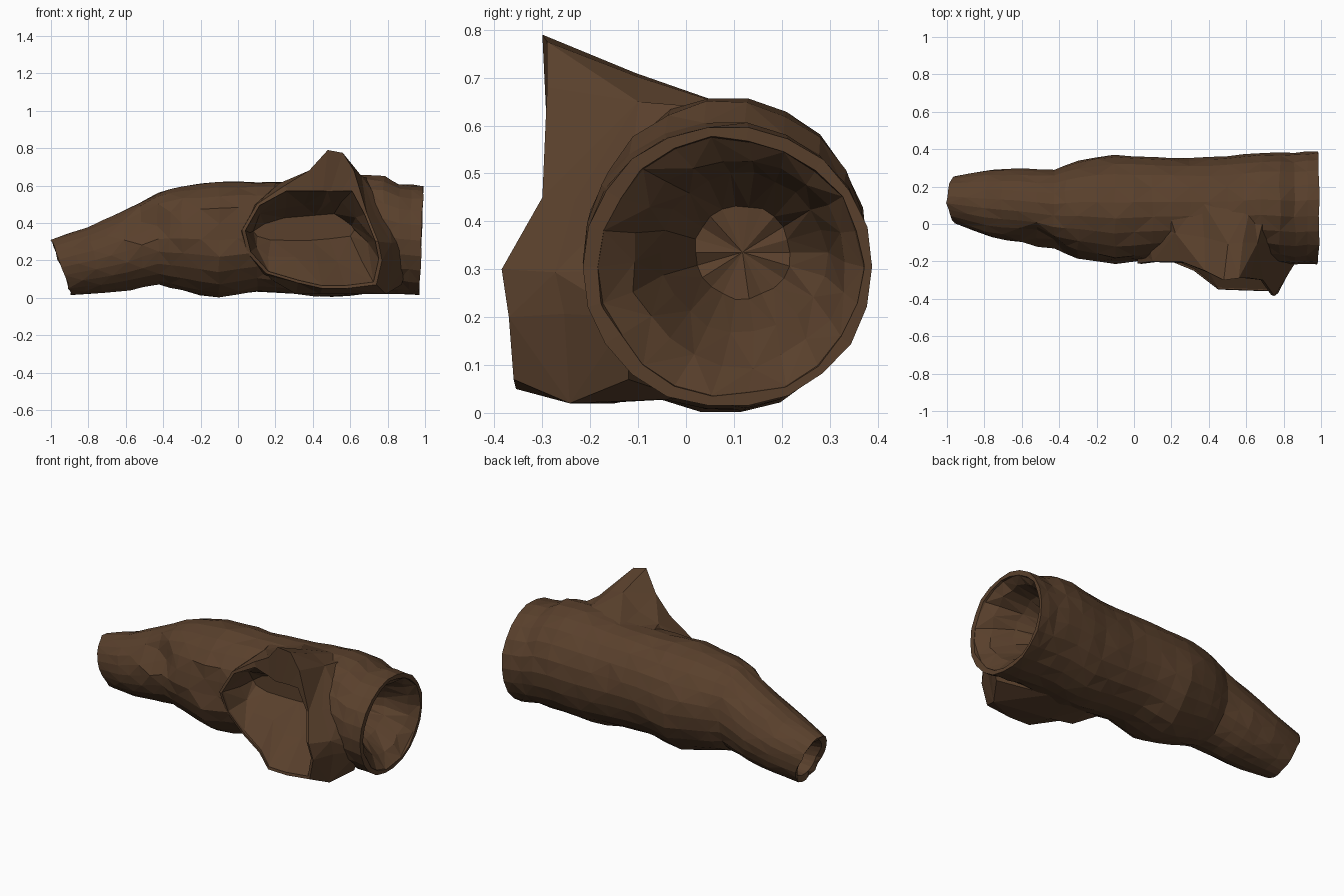
import bpy, bmesh, math, random
from mathutils import Vector

if "Cube" in bpy.data.objects:
    bpy.data.objects.remove(bpy.data.objects["Cube"])
random.seed(4)

bark = bpy.data.materials.new("bark")
bark.diffuse_color = (0.1, 0.051, 0.025, 1)
bark.use_nodes = True
bark.node_tree.nodes["Principled BSDF"].inputs["Base Color"].default_value = bark.diffuse_color


def loft(name, rings):
    """Closed faceted solid through a list of equal-length point rings."""
    bm = bmesh.new()
    vs = [[bm.verts.new(p) for p in r] for r in rings]
    n = len(rings[0])
    for k, (a, b) in enumerate(zip(vs, vs[1:])):
        for i in range(n):
            j = (i + 1) % n
            if (i + k) % 2:
                bm.faces.new((a[i], a[j], b[j]))
                bm.faces.new((a[i], b[j], b[i]))
            else:
                bm.faces.new((a[i], a[j], b[i]))
                bm.faces.new((a[j], b[j], b[i]))
    for r in (vs[0], vs[-1]):
        c = bm.verts.new(sum((v.co for v in r), Vector()) / n)
        for i in range(n):
            bm.faces.new((r[i], r[(i + 1) % n], c))
    bmesh.ops.recalc_face_normals(bm, faces=bm.faces)
    me = bpy.data.meshes.new(name)
    bm.to_mesh(me)
    bm.free()
    me.materials.append(bark)
    ob = bpy.data.objects.new(name, me)
    bpy.context.collection.objects.link(ob)
    return ob


def wobble(s):
    return Vector([random.uniform(-s, s) for _ in "xyz"])


# Log outline stations: x, y min, y max, z min, z max
stations = [
    (-1.0, 0.0, .26, .015, .31), (-.80, -.07, .29, .025, .38),
    (-.62, -.10, .295, .04, .46), (-.43, -.14, .29, .07, .56),
    (-.30, -.18, .34, .035, .60), (-.10, -.225, .37, -.005, .62),
    (.10, -.20, .355, .03, .62), (.30, -.19, .35, .02, .625),
    (.50, -.20, .36, .0, .645), (.68, -.20, .38, .015, .66),
    (.78, -.21, .38, .02, .65), (.86, -.22, .38, .02, .61),
    (.98, -.215, .39, .01, .60)]
SIDES = 22


def ring(x, y0, y1, z0, z1, scale=1.0, jit=0.006):
    """Rough oval; the left end leans along its slanted break."""
    pts = []
    lean = max(0, min(1, (-0.4 - x) / 0.6))
    for i in range(SIDES):
        a = 2 * math.pi * i / SIDES
        s = scale * (1 + random.uniform(-jit, jit) * 3)
        y = (y0 + y1) / 2 + (y1 - y0) / 2 * s * math.cos(a)
        z = (z0 + z1) / 2 + (z1 - z0) / 2 * s * math.sin(a)
        dx = 0.11 * lean * (1 - math.sin(a) * scale) / 2
        if x > 0.9:
            dx += 0.01 * math.sin(a)
        p = Vector((x + dx + random.uniform(-jit, jit), y, max(z, 0.002)))
        # Knot hollows on the front
        for kx, kz, size, depth in ((-.48, .40, .11, .08), (-.08, .36, .11, .05)):
            d = math.hypot((p.x - kx) / 1.4, p.z - kz) / size
            if p.y < 0.1 and d < 1:
                p.y += depth * (1 - d)
        pts.append(p)
    return pts


L, R = stations[0], stations[-1]
# Left hollow end
rings = [ring(L[0] + dx, *L[1:], scale=s)
         for dx, s in ((.22, .45), (.12, .66), (.02, .78))]
# Outer bark
for a, b in zip(stations, stations[1:]):
    steps = 2 if b[0] - a[0] > 0.11 else 1
    for k in range(steps):
        t = k / steps
        rings.append(ring(*[u + (v - u) * t for u, v in zip(a, b)]))
rings.append(ring(*R, jit=0.004))
log = loft("hollow_log", rings)

# Right hollow end: thick ragged lip, then a narrowing bore
bore = [[p + Vector((0, sy, sz)) for p in ring(R[0] + dx, *R[1:], scale=s, jit=j)]
        for dx, s, sy, sz, j in ((.10, .98, 0, 0, .004), (-.01, .91, .005, 0, .008),
                                 (-.06, .74, .02, .01, .018), (-.18, .57, .03, .03, .015),
                                 (-.31, .33, .03, .03, .012))]
bore = loft("bore_cutter", bore)

# Ragged rim of the broken branch on the front
rim = [Vector(p) for p in (
    (.02, -.21, .36), (.10, -.20, .50), (.25, -.20, .60), (.38, -.25, .68),
    (.48, -.30, .79), (.56, -.29, .775), (.62, -.29, .68), (.69, -.30, .45),
    (.75, -.385, .30), (.77, -.37, .20), (.74, -.36, .07), (.58, -.355, .05),
    (.45, -.35, .05), (.32, -.25, .08), (.15, -.18, .13), (.05, -.19, .24))]
mid = Vector((.42, 0, .36))


def shrink(p, f, y, ztop=1.0):
    return Vector((mid.x + (p.x - mid.x) * f, y,
                   min(mid.z + (p.z - mid.z) * f, ztop)))


def root(p):
    """Where the stub merges into the log, buried just below the bark."""
    if p.z > .55:
        return Vector((mid.x + (p.x - mid.x) * 1.5, .13, .60 + .06 * max(0, p.x - .1)))
    if p.x > .6:
        return Vector((mid.x + (p.x - mid.x) * 1.42, -.12, max(.06, p.z)))
    return Vector((mid.x + (p.x - mid.x) * 1.1, .0, max(.03, p.z - .03)))


# Branch stub flaring out of the log
base = [root(p) for p in rim]
half = [a.lerp(b, .55) + wobble(.014) for a, b in zip(base, rim)]
for p in half:
    p.z = .02 if p.z < .1 else p.z
stub = loft("branch_stub", [base, half, rim])

# Cavity: sloped floor and ceiling meeting in a narrow crease
front = [shrink(p, .98, p.y - .3, .59) for p in rim]
lip = [shrink(p, .95, p.y + .01, .57) for p in rim]
back = [Vector((.37 + (p.x - .42) * .72, .03,
                .38 + (min(p.z, .6) - .36) * .24 + (p.x - .42) * .06)) for p in rim]
inner = [a.lerp(b, .5) + wobble(.018) for a, b in zip(lip, back)]
cavity = loft("cavity_cutter", [front, lip, inner, back])

# Join stub to log, then hollow both out
bpy.context.view_layer.objects.active = log
for helper, op in ((stub, 'UNION'), (cavity, 'DIFFERENCE'), (bore, 'DIFFERENCE')):
    helper.hide_render = True
    m = log.modifiers.new(op.lower(), 'BOOLEAN')
    m.object, m.operation, m.solver = helper, op, 'EXACT'
    bpy.ops.object.modifier_apply(modifier=m.name)
for helper in (stub, cavity, bore):
    bpy.data.objects.remove(helper)
